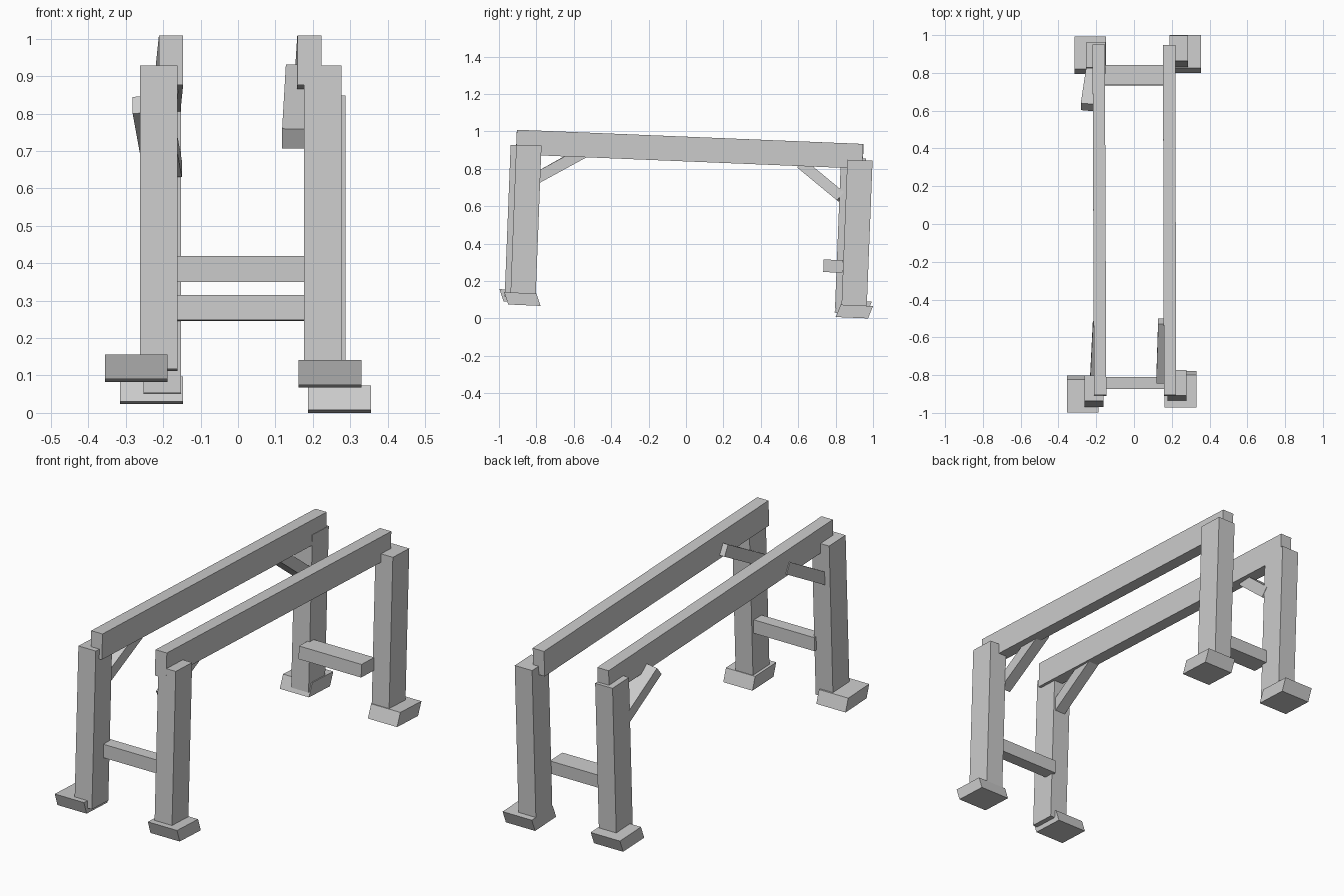
import bpy
from mathutils import Matrix, Vector

cube = bpy.data.objects.get("Cube")
if cube:
    bpy.data.objects.remove(cube, do_unlink=True)

# One plain grey for the whole trestle
grey = bpy.data.materials.new("plain_grey")
grey.use_nodes = True
colour = (0.6, 0.6, 0.6, 1)
grey.diffuse_color = colour
grey.node_tree.nodes["Principled BSDF"].inputs["Base Color"].default_value = colour


def block(name, centre, ax, ay, az):
    """Box whose three full edges are the given vectors (may be sheared)."""
    bpy.ops.mesh.primitive_cube_add(size=1)
    ob = bpy.context.object
    ob.name = ob.data.name = name
    frame = Matrix((ax, ay, az)).transposed().to_4x4()
    ob.data.transform(Matrix.Translation(centre) @ frame)
    ob.data.materials.append(grey)
    return ob


def bar(name, start, end, width, depth):
    """Straight timber from start to end; width lies along x."""
    start, end = Vector(start), Vector(end)
    along = end - start
    up = along.cross(Vector((1, 0, 0))).normalized()
    side = up.cross(along).normalized()
    return block(name, (start + end) / 2, side * width, along, up * depth)


# Corner posts, leaning slightly backwards
for name, x, y, low, high in (
    ("front_left", 0.227, -0.856, 0.10, 0.926),
    ("front_right", -0.212, -0.886, 0.115, 0.926),
    ("back_left", 0.237, 0.914, 0.04, 0.846),
    ("back_right", -0.202, 0.88, 0.05, 0.858),
):
    bar(name + "_post", (x, y - 0.016, low), (x, y + 0.016, high), 0.1, 0.135)

# Slanted foot blocks
for name, x, y, z, lean in (
    ("front_left", 0.246, -0.875, 0.104, 0.022),
    ("front_right", -0.272, -0.90, 0.12, 0.022),
    ("back_left", 0.271, 0.90, 0.037, -0.027),
    ("back_right", -0.231, 0.893, 0.06, -0.027),
):
    block(name + "_foot", (x, y, z),
          (0.168, 0, 0), (0, 0.173, -0.0075), (0, -lean, 0.066))

# Long top beams, sloping down to the back
bar("left_beam", (0.191, -0.907, 0.943), (0.186, 0.945, 0.867), 0.065, 0.132)
bar("right_beam", (-0.179, -0.907, 0.943), (-0.187, 0.947, 0.867), 0.065, 0.132)

# Cross rails between the posts
block("front_rail", (0.007, -0.842, 0.385), (0.36, 0, 0), (0, 0.065, 0), (0, 0, 0.07))
block("back_rail", (0.015, 0.787, 0.28), (0.36, 0, 0), (0, 0.104, -0.003), (0, 0.003, 0.067))

# Diagonal braces
bar("front_left_brace", (0.148, -0.83, 0.733), (0.158, -0.515, 0.905), 0.06, 0.06)
bar("front_right_brace", (-0.203, -0.83, 0.733), (-0.188, -0.53, 0.9), 0.06, 0.06)
bar("back_right_brace", (-0.2, 0.83, 0.65), (-0.232, 0.617, 0.826), 0.1, 0.058)
